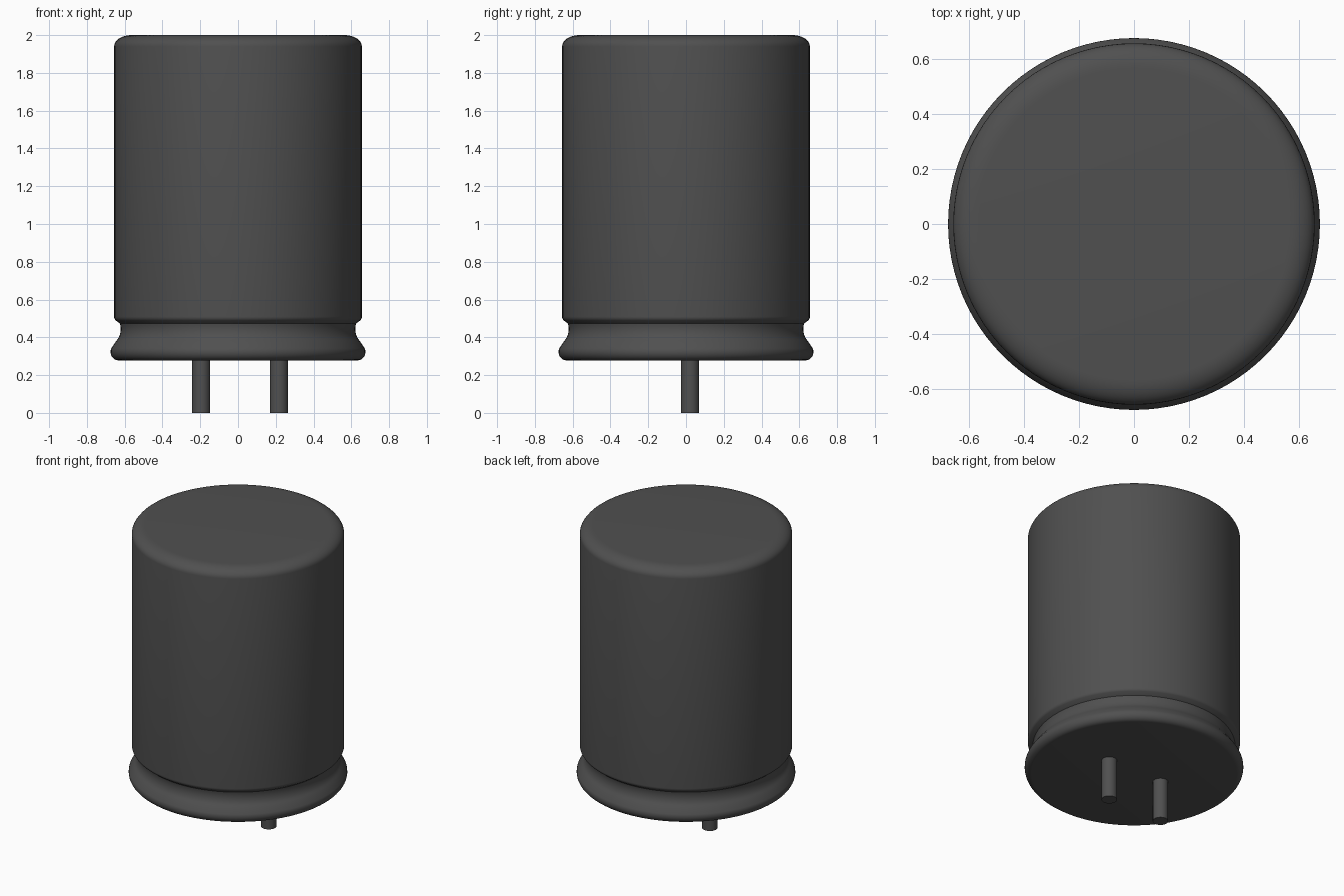
import bpy, bmesh
from math import pi, cos, sin, radians
from mathutils import Matrix

cube = bpy.data.objects.get("Cube")
if cube:
    bpy.data.objects.remove(cube, do_unlink=True)

# One dark grey for everything
grey = bpy.data.materials.new("dark grey")
grey.use_nodes = True
colour = (0.08, 0.08, 0.08, 1)
grey.diffuse_color = colour
grey.node_tree.nodes["Principled BSDF"].inputs["Base Color"].default_value = colour


def finish(name, bm):
    bmesh.ops.recalc_face_normals(bm, faces=bm.faces)
    mesh = bpy.data.meshes.new(name)
    bm.to_mesh(mesh)
    bm.free()
    mesh.materials.append(grey)
    obj = bpy.data.objects.new(name, mesh)
    bpy.context.collection.objects.link(obj)
    bpy.ops.object.select_all(action='DESELECT')
    bpy.context.view_layer.objects.active = obj
    obj.select_set(True)
    bpy.ops.object.shade_smooth_by_angle(angle=radians(40))
    return obj


def lathe(name, profile, steps=96):
    bm = bmesh.new()
    verts = [bm.verts.new((r, 0, z)) for r, z in profile]
    edges = [bm.edges.new(pair) for pair in zip(verts, verts[1:])]
    bmesh.ops.spin(bm, geom=verts + edges, cent=(0, 0, 0), axis=(0, 0, 1),
                   angle=2 * pi, steps=steps)
    bmesh.ops.remove_doubles(bm, verts=bm.verts, dist=0.0005)
    return finish(name, bm)


def arc(r, z, rx, rz, start, end, n=8):
    angles = [radians(start + (end - start) * i / n) for i in range(n + 1)]
    return [(r + rx * cos(a), z + rz * sin(a)) for a in angles]


# Can: flat base, rolled lip, crimped groove, straight wall, rounded top
profile = [(0, 0.278)]
profile += arc(0.632, 0.323, 0.043, 0.045, -90, 25)
profile += arc(0.681, 0.445, 0.06, 0.08, 230, 160)
profile += arc(0.625, 0.51, 0.031, 0.03, -40, 0, 4)
profile += arc(0.565, 1.94, 0.091, 0.06, 0, 90)
profile += [(0, 2.0)]
lathe("can_body", profile)

# Two terminal pins under the base
for side, x in (("right", -0.195), ("left", 0.217)):
    bm = bmesh.new()
    bmesh.ops.create_cone(bm, cap_ends=True, segments=32, radius1=0.048,
                          radius2=0.048, depth=0.29,
                          matrix=Matrix.Translation((x, 0.022, 0.145)))
    finish("pin_" + side, bm)
